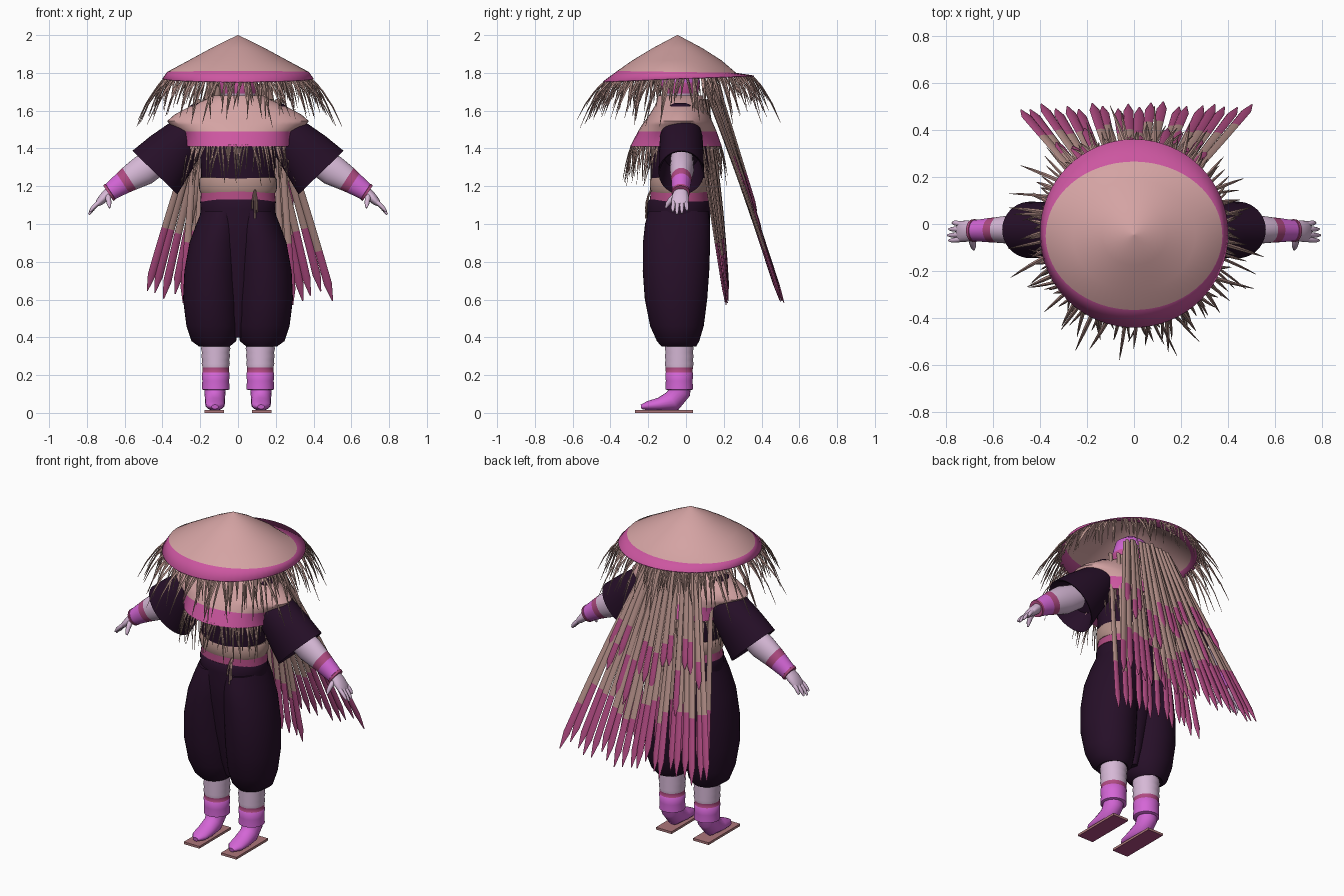
import bpy, bmesh, math, random
from mathutils import Vector

random.seed(7)
if "Cube" in bpy.data.objects:
    bpy.data.objects.remove(bpy.data.objects["Cube"])


def material(name, rgb):
    lin = [(c / 255 / 12.92) if c < 11 else ((c / 255 + 0.055) / 1.055) ** 2.4 for c in rgb]
    m = bpy.data.materials.new(name)
    m.use_nodes = True
    m.diffuse_color = (*lin, 1)
    m.node_tree.nodes["Principled BSDF"].inputs["Base Color"].default_value = (*lin, 1)
    return m


MATS = {
    "rose tan": material("rose tan", (212, 163, 163)),
    "straw": material("straw", (178, 142, 135)),
    "pink": material("pink", (204, 86, 160)),
    "dusky pink": material("dusky pink", (176, 75, 130)),
    "dark plum": material("dark plum", (38, 15, 40)),
    "lavender": material("lavender", (214, 184, 214)),
    "orchid": material("orchid", (212, 102, 214)),
    "sole rose": material("sole rose", (172, 118, 122)),
}


def finish(bm, name, mats, smooth=True):
    bmesh.ops.recalc_face_normals(bm, faces=bm.faces[:])
    me = bpy.data.meshes.new(name)
    bm.to_mesh(me)
    bm.free()
    ob = bpy.data.objects.new(name, me)
    bpy.context.collection.objects.link(ob)
    for m in mats:
        me.materials.append(MATS[m])
    if smooth:
        bpy.ops.object.select_all(action="DESELECT")
        ob.select_set(True)
        bpy.context.view_layer.objects.active = ob
        bpy.ops.object.shade_smooth_by_angle(angle=math.radians(50))
    return ob


def skin(bm, loops, mat_of, caps=(True, True)):
    """Bridge loops of points with quads."""
    rows = [[bm.verts.new(p) for p in loop] for loop in loops]
    n = len(rows[0])
    for i in range(len(rows) - 1):
        for j in range(n):
            k = (j + 1) % n
            f = bm.faces.new((rows[i][j], rows[i][k], rows[i + 1][k], rows[i + 1][j]))
            f.material_index = mat_of(i)
    if caps[0]:
        bm.faces.new(rows[0]).material_index = mat_of(0)
    if caps[1]:
        bm.faces.new(rows[-1]).material_index = mat_of(len(rows) - 2)


def loft(name, rings, mats, bands=None, tilt=0, side=1, seg=40, caps=(True, True), slope=None):
    """Rings are (x, y, z, width radius, depth radius); bands give a colour per step."""
    t, loops = math.radians(tilt), []
    for i, (x, y, z, rx, ry) in enumerate(rings):
        loop = []
        for j in range(seg):
            a = 2 * math.pi * j / seg
            u, v = rx * math.cos(a), ry * math.sin(a)
            lean = slope[i] * v if slope else 0
            loop.append((side * (x + u * math.cos(t)), y + v, z + u * math.sin(t) + lean))
        loops.append(loop)
    bm = bmesh.new()
    skin(bm, loops, lambda i: bands[i] if bands else 0, caps)
    return finish(bm, name, mats)


def tube(bm, pts, wide, thick, across, sides=4, mat_of=lambda i: 0):
    """Tapered tube along a path; across is the direction of its width."""
    pts, loops = [Vector(p) for p in pts], []
    for i, p in enumerate(pts):
        d = (pts[min(i + 1, len(pts) - 1)] - pts[max(i - 1, 0)]).normalized()
        u = Vector(across)
        u = (u - d * u.dot(d)).normalized()
        v = d.cross(u)
        angles = [2 * math.pi * j / sides for j in range(sides)]
        loops.append([p + u * wide[i] * math.cos(a) + v * thick[i] * math.sin(a) for a in angles])
    skin(bm, loops, mat_of)


def bend(a, b, c, n, end=1.0):
    a, b, c = Vector(a), Vector(b), Vector(c)
    ts = [end * i / n for i in range(n + 1)]
    return [a * (1 - t) ** 2 + b * 2 * t * (1 - t) + c * t * t for t in ts]


def fringe(name, count, rx, ry, cy, z, tilt, out, drop, width):
    """Ring of thin pointed straws; longer ones also reach further out."""
    bm = bmesh.new()
    for i in range(count):
        a = 2 * math.pi * (i + random.uniform(-0.4, 0.4)) / count
        o = Vector((math.cos(a), math.sin(a), 0))
        turn = Vector((-o.y, o.x, 0))
        p = Vector((rx * o.x, cy + ry * o.y, z + tilt * o.y))
        k = random.random()
        reach = out[0] + (out[1] - out[0]) * k
        fall = drop[0] + (drop[1] - drop[0]) * min(1, max(0, k + random.uniform(-0.25, 0.25)))
        sway = turn * random.uniform(-0.05, 0.05) * (0.3 + k)
        end = p + o * reach + sway - Vector((0, 0, fall))
        mid = p + o * reach * 0.58 + sway * 0.5 - Vector((0, 0, fall * 0.33))
        w = width * random.uniform(0.7, 1.2)
        tube(bm, bend(p, mid, end, 3), [w, w * 0.9, w * 0.6, 0.001], [w * 0.6, w * 0.5, w * 0.4, 0.001], turn)
    return finish(bm, name, ["straw"], smooth=False)


# Hat and its straw rim
hat = loft("hat", [(0, -0.045, 2.0, 0.002, 0.002), (0, -0.045, 1.932, 0.14, 0.13),
                   (0, -0.048, 1.867, 0.26, 0.235), (0, -0.05, 1.805, 0.375, 0.315),
                   (0, -0.04, 1.77, 0.40, 0.40)],
           ["rose tan", "pink"], [0, 0, 0, 1], seg=64, caps=(True, False), slope=[0, 0, 0, -0.015, 0.04])
shell = hat.modifiers.new("thickness", "SOLIDIFY")
shell.thickness = 0.005
fringe("hat_fringe_long", 85, 0.392, 0.392, -0.04, 1.768, 0.016, (0.04, 0.17), (0.1, 0.25), 0.008)
fringe("hat_fringe_short", 90, 0.38, 0.38, -0.04, 1.768, 0.016, (0.01, 0.1), (0.08, 0.2), 0.008)

# Head and shoulder cape
loft("head", [(0, -0.03, 1.58, 0.06, 0.06), (0, -0.03, 1.65, 0.075, 0.075), (0, -0.03, 1.69, 0.093, 0.093),
              (0, -0.03, 1.75, 0.105, 0.105), (0, -0.03, 1.83, 0.085, 0.085), (0, -0.03, 1.87, 0.03, 0.03)],
     ["lavender", "pink", "orchid"], [0, 0, 1, 2, 2])
loft("shoulder_cape", [(0, -0.03, 1.68, 0.13, 0.118), (0, -0.03, 1.655, 0.18, 0.123), (0, -0.03, 1.62, 0.26, 0.138),
                       (0, -0.035, 1.58, 0.335, 0.158), (0, -0.04, 1.545, 0.375, 0.178),
                       (0, -0.043, 1.525, 0.36, 0.19), (0, -0.046, 1.49, 0.305, 0.208),
                       (0, -0.053, 1.41, 0.285, 0.243)],
     ["rose tan", "pink"], [0] * 6 + [1], seg=48)
fringe("cape_fringe", 110, 0.265, 0.235, -0.053, 1.42, 0, (0.0, 0.05), (0.08, 0.22), 0.007)

# Torso, sash, belt and waistband
loft("shirt", [(0, -0.035, 1.55, 0.2, 0.14), (0, -0.035, 1.35, 0.2, 0.155), (0, -0.035, 1.15, 0.19, 0.15)],
     ["dark plum"])
loft("sash", [(0, -0.035, 1.245, 0.2, 0.15), (0, -0.035, 1.235, 0.207, 0.157), (0, -0.035, 1.18, 0.205, 0.155),
              (0, -0.035, 1.165, 0.198, 0.15)], ["straw"])
loft("belt", [(0, -0.035, 1.172, 0.195, 0.152), (0, -0.035, 1.12, 0.2, 0.157)], ["dusky pink"])
loft("waistband", [(0, -0.038, 1.13, 0.19, 0.155), (0, -0.038, 1.115, 0.2, 0.166), (0, -0.038, 1.08, 0.198, 0.166),
                   (0, -0.042, 1.0, 0.205, 0.168), (0, -0.047, 0.9, 0.19, 0.155), (0, -0.05, 0.7, 0.12, 0.125),
                   (0, -0.046, 0.5, 0.06, 0.09), (0, -0.042, 0.4, 0.03, 0.06)], ["dark plum"])

# Tassel knotted at the front of the sash
bm = bmesh.new()
for dx, length in ((-0.014, 0.1), (0, 0.15), (0.012, 0.12)):
    tube(bm, bend((0.09, -0.185, 1.18), (0.09 + dx, -0.21, 1.14), (0.09 + dx, -0.212, 1.18 - length), 3),
         [0.005] * 4, [0.005] * 4, (1, 0, 0))
finish(bm, "sash_tassel", ["straw"], smooth=False)

FINGERS = ((-0.07, 0.785, 1.065), (-0.048, 0.79, 1.05), (-0.022, 0.785, 1.055), (0.005, 0.77, 1.07))
for side, label in ((1, "left"), (-1, "right")):
    # Trouser leg
    loft(label + "_trouser_leg",
         [(0.118, -0.037, 0.365, 0.06, 0.07), (0.125, -0.038, 0.352, 0.082, 0.092),
          (0.128, -0.042, 0.38, 0.118, 0.112),
          (0.135, -0.048, 0.46, 0.138, 0.142), (0.142, -0.053, 0.6, 0.149, 0.165),
          (0.137, -0.053, 0.75, 0.147, 0.176), (0.12, -0.05, 0.9, 0.137, 0.178),
          (0.097, -0.045, 1.0, 0.123, 0.172), (0.085, -0.04, 1.07, 0.107, 0.158)],
         ["dark plum"], side=side)
    # Wrapped shin: ridged cloth, band and boot cuff
    wrap = [(0.118, -0.036, 0.40 - 0.02 * i, 0.076 + 0.004 * (i % 2) - 0.0008 * i, 0.072 + 0.004 * (i % 2))
            for i in range(9)]
    wrap += [(0.118, -0.036, z, r, r) for z, r in ((0.215, 0.071), (0.212, 0.074), (0.17, 0.071), (0.125, 0.073),
                                                   (0.12, 0.06))]
    loft(label + "_shin_wrap", wrap, ["lavender", "dusky pink", "orchid"], [0] * 8 + [1] + [2] * 4, side=side)
    # Foot and flat sandal
    bm = bmesh.new()
    x = side * 0.122
    tube(bm, [(x, -0.033, 0.17), (x, -0.036, 0.11), (x, -0.07, 0.064), (x, -0.14, 0.046), (x, -0.2, 0.038),
              (x, -0.238, 0.032)],
         [0.06, 0.056, 0.052, 0.052, 0.046, 0.018], [0.062, 0.06, 0.056, 0.035, 0.025, 0.012], (1, 0, 0), 20)
    finish(bm, label + "_foot", ["orchid"])
    bm = bmesh.new()
    bmesh.ops.create_cube(bm, size=1)
    for v in bm.verts:
        v.co = (x + side * 0.004 + v.co.x * 0.105, -0.117 + v.co.y * 0.306, 0.007 + v.co.z * 0.014)
    bm.normal_update()
    for f in bm.faces:
        f.material_index = 1 if f.normal.z < -0.5 else 0
    finish(bm, label + "_sandal", ["sole rose", "dusky pink"], smooth=False)

    # Wide sleeve with a hollow cuff
    loft(label + "_sleeve", [(0.19, -0.025, 1.54, 0.08, 0.09), (0.275, -0.025, 1.455, 0.118, 0.113),
                             (0.36, -0.025, 1.365, 0.144, 0.118), (0.44, -0.025, 1.272, 0.166, 0.12),
                             (0.435, -0.025, 1.277, 0.152, 0.11), (0.36, -0.025, 1.36, 0.1, 0.09)],
         ["dark plum"], tilt=44, side=side)
    loft(label + "_shoulder_knot", [(0.215, -0.03, 1.64, 0.01, 0.03), (0.22, -0.03, 1.63, 0.03, 0.055),
                                    (0.23, -0.03, 1.61, 0.03, 0.05)], ["dark plum"], side=side, seg=20)
    # Forearm: wrap, band, gauntlet and wrist ring
    loft(label + "_forearm", [(0.40, -0.022, 1.345, 0.07, 0.06), (0.50, -0.022, 1.285, 0.082, 0.064),
                              (0.575, -0.025, 1.24, 0.068, 0.055), (0.61, -0.026, 1.217, 0.06, 0.052),
                              (0.675, -0.028, 1.172, 0.047, 0.045), (0.676, -0.028, 1.171, 0.05, 0.049),
                              (0.687, -0.028, 1.163, 0.048, 0.047)],
         ["lavender", "dusky pink", "orchid"], [0, 0, 1, 2, 1, 1], tilt=57, side=side, seg=28)
    # Hand with spread fingers and thumb
    loft(label + "_palm", [(0.675, -0.028, 1.172, 0.03, 0.036), (0.705, -0.03, 1.145, 0.027, 0.045),
                           (0.735, -0.032, 1.115, 0.02, 0.045), (0.748, -0.032, 1.102, 0.01, 0.036)],
         ["lavender"], tilt=48, side=side, seg=20)
    bm = bmesh.new()
    for i, (fy, fx, fz) in enumerate(FINGERS):
        base = (side * 0.725, -0.062 + 0.02 * i, 1.122)
        tube(bm, bend(base, (side * 0.76, fy, 1.1), (side * fx, fy, fz), 4),
             [0.013, 0.012, 0.011, 0.01, 0.005], [0.013, 0.012, 0.011, 0.01, 0.005], (0, 1, 0), 8)
    tube(bm, bend((side * 0.69, -0.045, 1.155), (side * 0.685, -0.09, 1.13), (side * 0.68, -0.108, 1.085), 4),
         [0.018, 0.016, 0.014, 0.012, 0.005], [0.018, 0.016, 0.014, 0.012, 0.005], (1, 0, 0), 8)
    finish(bm, label + "_fingers", ["lavender"])


def strands(name, count, path, width, spread=1.0, ends=(0.94, 1.0), steps=14):
    """Fan of long flat straw strips with pink ends."""
    bm = bmesh.new()
    for i in range(count):
        t = spread * (2 * i / (count - 1) - 1)
        pts = bend(*path(t), steps, random.uniform(*ends))
        shift = Vector((random.uniform(-0.01, 0.01), random.uniform(-0.012, 0.012), 0))
        pts = [p + shift for p in pts]
        wide = [width * (0.65 + 0.35 * k / steps) for k in range(steps)] + [0.003]
        start = random.choice((10, 10, 11))
        tube(bm, pts, wide, [0.008] * steps + [0.002], (1, 0, 0), 8, lambda k: 1 if k >= start else 0)
    return finish(bm, name, ["straw", "dusky pink"])


# Back cape: long outer fan, shorter overlay, inner layer close to the body
strands("back_cape_outer", 20, lambda t: ((0.15 * t, 0.14 - 0.04 * t * t, 1.73), (0.33 * t, 0.3, 1.22),
                                          (0.505 * t, 0.51, 0.58)), 0.022)
strands("back_cape_overlay", 14, lambda t: ((0.16 * t, 0.16 - 0.04 * t * t, 1.74), (0.33 * t, 0.315, 1.24),
                                            (0.5 * t, 0.51, 0.6)), 0.02, 0.92, (0.5, 0.78))
strands("back_cape_inner", 13, lambda t: ((0.21 * t, 0.1 - 0.05 * t * t, 1.66), (0.25 * t, 0.19 - 0.07 * t * t, 1.15),
                                          (0.29 * t, 0.215, 0.57)), 0.021)
